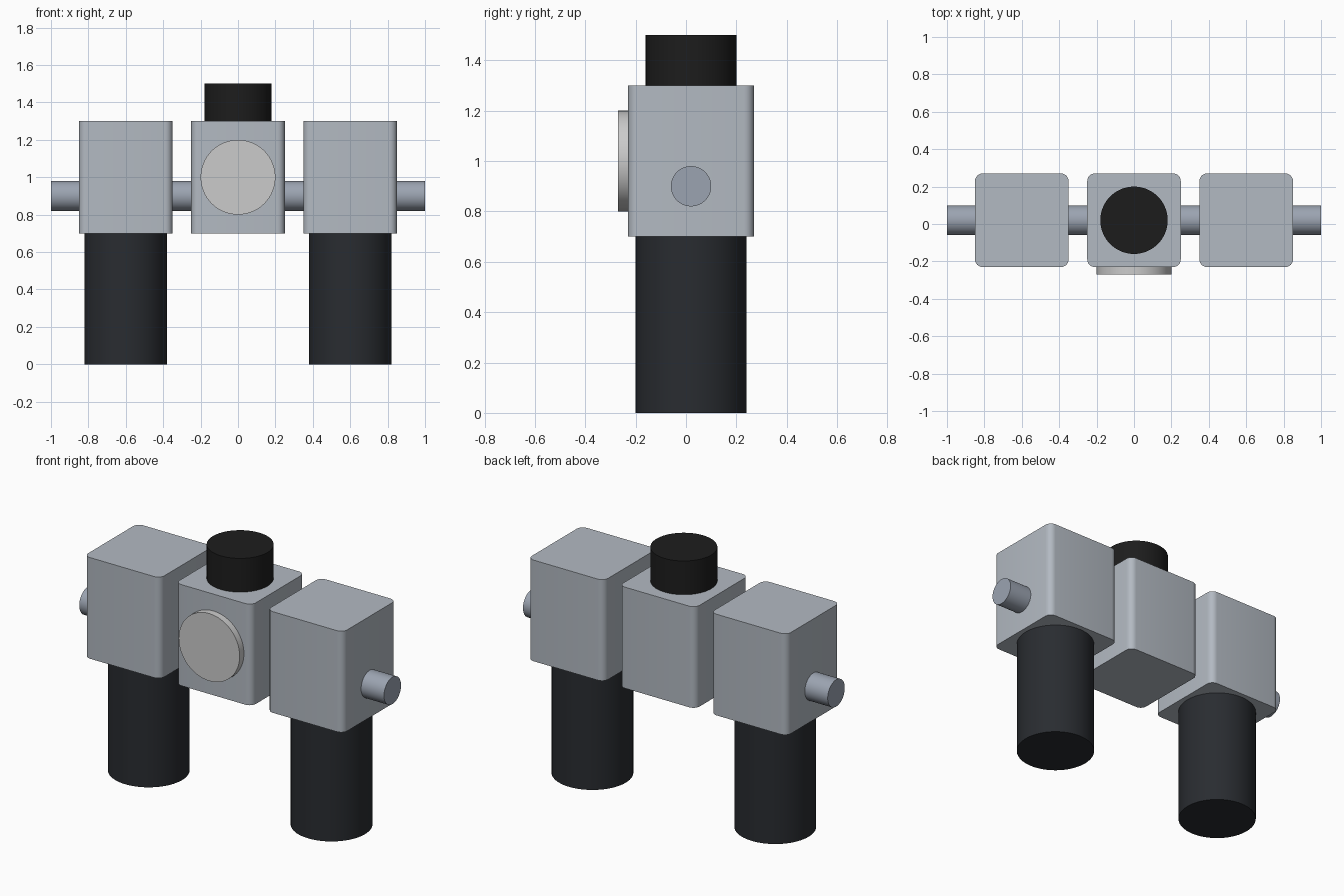
import bpy, bmesh, math

if "Cube" in bpy.data.objects:
    bpy.data.objects.remove(bpy.data.objects["Cube"])

YC = 0.02  # depth centre of bodies, bowls, knob and pipe


def material(name, rgb):
    m = bpy.data.materials.new(name)
    m.diffuse_color = (*rgb, 1)
    m.use_nodes = True
    m.node_tree.nodes["Principled BSDF"].inputs["Base Color"].default_value = m.diffuse_color
    return m


BODY = material("body_grey", (0.45, 0.49, 0.54))
PIPE = material("pipe_grey", (0.33, 0.37, 0.44))
BOWL = material("bowl_black", (0.022, 0.025, 0.03))
KNOB = material("knob_black", (0.012, 0.012, 0.012))


def finish(obj, name, mat):
    obj.name = name
    if mat:
        obj.data.materials.append(mat)
    bpy.ops.object.shade_smooth_by_angle(angle=math.radians(35))


def cylinder(name, loc, radius, depth, rot=(0, 0, 0), mat=None):
    bpy.ops.mesh.primitive_cylinder_add(vertices=64, radius=radius, depth=depth,
                                        location=loc, rotation=rot)
    finish(bpy.context.object, name, mat)


def block(name, x):
    bpy.ops.mesh.primitive_cube_add(size=1, location=(x, YC, 1.0))
    obj = bpy.context.object
    bm = bmesh.new()
    bm.from_mesh(obj.data)
    bmesh.ops.scale(bm, vec=(0.5, 0.5, 0.6), verts=bm.verts)
    # round only the upright edges
    upright = [e for e in bm.edges
               if abs(e.verts[0].co.z - e.verts[1].co.z) > 0.1]
    bmesh.ops.bevel(bm, geom=upright, offset=0.04, segments=6, profile=0.5,
                    affect='EDGES')
    bm.to_mesh(obj.data)
    bm.free()
    finish(obj, name, BODY)


# Three bodies in a row
for label, x in (("left", -0.6), ("middle", 0), ("right", 0.6)):
    block(label + "_body", x)

# Bowls hanging below the outer bodies
for label, x in (("left", -0.6), ("right", 0.6)):
    cylinder(label + "_bowl", (x, YC, 0.35), 0.22, 0.70, mat=BOWL)

# Adjusting knob, front gauge and through pipe
cylinder("adjusting_knob", (0, YC, 1.4), 0.18, 0.20, mat=KNOB)
cylinder("gauge_dial", (0, -0.25, 1.0), 0.20, 0.04, (math.pi / 2, 0, 0))
cylinder("through_pipe", (0, YC, 0.9), 0.08, 2.0, (0, math.pi / 2, 0), PIPE)
